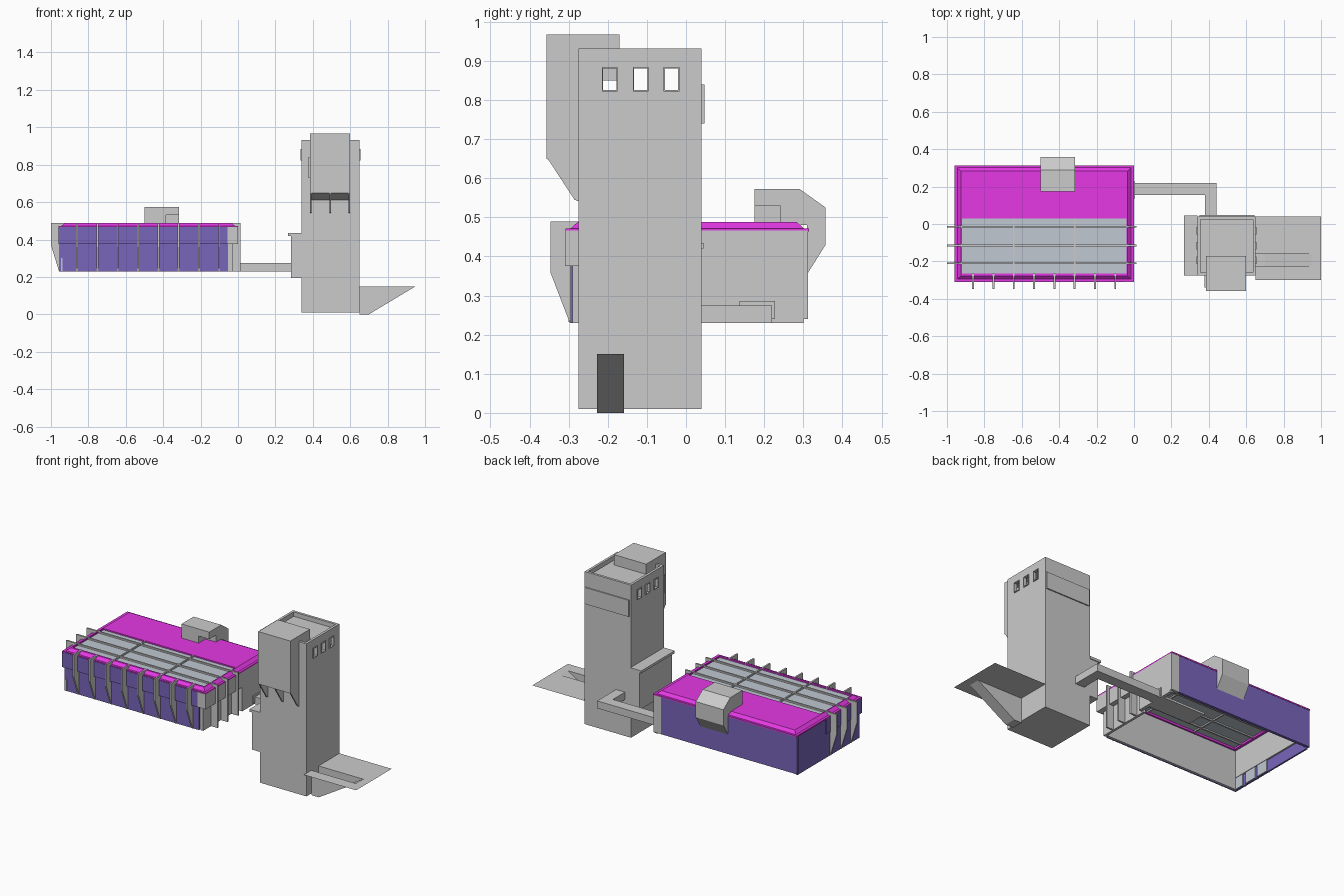
import bpy, bmesh
from mathutils import Vector

if "Cube" in bpy.data.objects:
    bpy.data.objects.remove(bpy.data.objects["Cube"])


def material(name, rgb):
    m = bpy.data.materials.new(name)
    m.diffuse_color = (*rgb, 1)
    m.use_nodes = True
    m.node_tree.nodes["Principled BSDF"].inputs["Base Color"].default_value = m.diffuse_color
    return m


NAVY = material("navy", (0.19, 0.13, 0.50))
PINK = material("magenta", (0.78, 0.04, 0.78))
GLASS = material("glass", (0.53, 0.58, 0.64))


def finish(name, bm, mat=None, recalc=True):
    if recalc:
        bmesh.ops.recalc_face_normals(bm, faces=bm.faces)
    me = bpy.data.meshes.new(name)
    bm.to_mesh(me)
    bm.free()
    ob = bpy.data.objects.new(name, me)
    bpy.context.collection.objects.link(ob)
    if mat:
        me.materials.append(mat)
    return ob


def box(name, x, y, z, mat=None):
    bm = bmesh.new()
    bmesh.ops.create_cube(bm, size=1)
    for v in bm.verts:
        v.co = [r[0] if c < 0 else r[1] for c, r in zip(v.co, (x, y, z))]
    return finish(name, bm, mat)


def prism(name, axis, lo, hi, pts, mat=None):
    """Extrude a profile along x (points are y,z) or y (points are x,z)."""
    bm = bmesh.new()
    place = (lambda p: (lo, p[0], p[1])) if axis == "x" else (lambda p: (p[0], lo, p[1]))
    f = bm.faces.new([bm.verts.new(place(p)) for p in pts])
    r = bmesh.ops.extrude_face_region(bm, geom=[f])
    d = Vector((hi - lo, 0, 0)) if axis == "x" else Vector((0, hi - lo, 0))
    bmesh.ops.translate(bm, vec=d, verts=[g for g in r["geom"] if isinstance(g, bmesh.types.BMVert)])
    return finish(name, bm, mat)


def sheet(name, polys):
    bm = bmesh.new()
    for p in polys:
        bm.faces.new([bm.verts.new(c) for c in p])
    return finish(name, bm, recalc=False)


def cut(ob, x, y, z):
    c = box(ob.name + "_cutter", x, y, z)
    c.hide_render = True
    c.hide_viewport = False
    c.display_type = "WIRE"
    m = ob.modifiers.new("cut", "BOOLEAN")
    m.object, m.operation, m.solver = c, "DIFFERENCE", "EXACT"
    bpy.context.view_layer.objects.active = ob
    bpy.ops.object.modifier_apply(modifier=m.name)
    bpy.data.objects.remove(c)


# Hall walls: navy cladding over grey linings, open underneath
box("front_wall_lining", (-0.945, -0.03), (-0.285, -0.275), (0.23, 0.465))
box("front_cladding", (-0.95, -0.055), (-0.295, -0.285), (0.23, 0.38), NAVY)
box("front_upper_band", (-0.96, -0.055), (-0.31, -0.285), (0.375, 0.466), NAVY)
box("front_corner_band", (-0.055, 0), (-0.31, -0.285), (0.375, 0.466))
box("back_wall", (-0.96, -0.05), (0.295, 0.312), (0.24, 0.466), NAVY)
box("back_wall_end", (-0.05, 0), (0.295, 0.312), (0.24, 0.466))
box("left_wall", (-0.955, -0.945), (-0.295, 0.30), (0.23, 0.466), NAVY)
box("left_upper_band", (-0.96, -0.945), (-0.31, 0.03), (0.375, 0.466), NAVY)
box("left_wall_lining", (-0.945, -0.935), (-0.275, 0.295), (0.30, 0.465))
for i, y in enumerate((-0.26, -0.155, -0.06)):
    box(f"left_window_{i}", (-0.946, -0.938), (y - 0.04, y + 0.04), (0.232, 0.30), GLASS)
box("right_wall_front", (-0.045, -0.03), (-0.29, 0.04), (0.23, 0.466))
box("right_upper_band", (-0.045, 0), (-0.29, 0.04), (0.375, 0.466))
box("right_wall_back", (-0.02, 0), (0.04, 0.30), (0.23, 0.466))

# Stepped roof with a large skylight opening
box_hole = ((-0.92, -0.04), (-0.265, 0.03), (0.4, 0.6))
cx, cy = -0.48, 0.003
bm = bmesh.new()
rings = []
for hx, hy, z in ((0.48, 0.311, 0.464), (0.48, 0.311, 0.472), (0.465, 0.298, 0.472), (0.446, 0.28, 0.488)):
    rings.append([bm.verts.new((cx + sx * hx, cy + sy * hy, z))
                  for sx, sy in ((-1, -1), (1, -1), (1, 1), (-1, 1))])
for a, b in zip(rings, rings[1:]):
    for i in range(4):
        bm.faces.new((a[i], a[(i + 1) % 4], b[(i + 1) % 4], b[i]))
bm.faces.new(rings[0][::-1])
bm.faces.new(rings[-1])
cut(finish("hall_roof", bm, PINK), *box_hole)
box("skylight_glass", (-0.92, -0.04), (-0.265, 0.03), (0.476, 0.48), GLASS)

# Fins down the front; two of them continue across the skylight
for i in range(8):
    x = -0.86 + i * 0.1085
    prism(f"front_fin_{i}", "x", x - 0.005, x + 0.005,
          [(-0.265, 0.489), (-0.347, 0.489), (-0.347, 0.36), (-0.297, 0.23), (-0.28, 0.23), (-0.28, 0.465), (-0.265, 0.465)])
    if i in (2, 5):
        box(f"skylight_rib_{i}", (x - 0.004, x + 0.004), (-0.265, 0.03), (0.468, 0.488))
# Frames that wrap over the roof and down both ends
for i, y in enumerate((-0.21, -0.115, -0.015)):
    prism(f"roof_frame_{i}", "y", y - 0.005, y + 0.005,
          [(-1.0, 0.489), (-1.0, 0.37), (-0.957, 0.23), (-0.945, 0.23), (-0.945, 0.468),
           (-0.04, 0.468), (-0.04, 0.23), (0.014, 0.23), (0.014, 0.489)])

# Roof hood on the back edge, with a notch at the front right
prism("hood", "x", -0.5, -0.385,
      [(0.175, 0.48), (0.175, 0.573), (0.29, 0.573), (0.357, 0.525), (0.357, 0.43), (0.31, 0.355), (0.31, 0.48)])
prism("hood_notched", "x", -0.385, -0.315,
      [(0.24, 0.48), (0.24, 0.53), (0.175, 0.53), (0.175, 0.573), (0.29, 0.573),
       (0.357, 0.525), (0.357, 0.43), (0.31, 0.355), (0.31, 0.48)])

# Bridge from the tower to the hall, landing inside
box("bridge_span", (0, 0.44), (0.155, 0.22), (0.23, 0.275))
box("bridge_turn", (0.38, 0.44), (0.04, 0.155), (0.23, 0.275))
box("bridge_landing", (-0.3, 0), (0.1, 0.225), (0.232, 0.245))
box("bridge_door_frame", (-0.005, 0.006), (0.137, 0.228), (0.24, 0.286))

# Tower with recessed roof, hollow upper room and through windows
tower = box("tower", (0.34, 0.65), (-0.275, 0.04), (0.01, 0.932))
cut(tower, (0.355, 0.635), (-0.26, 0.025), (0.905, 1.0))
cut(tower, (0.355, 0.635), (-0.26, 0.025), (0.80, 0.89))
for i, y in enumerate((-0.195, -0.116, -0.037)):
    cut(tower, (0.3, 0.7), (y - 0.018, y + 0.018), (0.825, 0.881))
    for side, x in (("left", (0.335, 0.345)), ("right", (0.645, 0.655))):
        f = box(f"window_frame_{side}_{i}", x, (y - 0.02, y + 0.02), (0.822, 0.884))
        cut(f, (0.3, 0.7), (y - 0.017, y + 0.017), (0.826, 0.88))
box("back_panel", (0.35, 0.645), (0.039, 0.047), (0.74, 0.84))

# Overhanging block at the tower top, carried on brackets
prism("top_block", "x", 0.385, 0.60,
      [(-0.357, 0.967), (-0.17, 0.967), (-0.17, 0.85), (-0.272, 0.85), (-0.272, 0.61), (-0.357, 0.65)])
box("block_side_panel", (0.378, 0.386), (-0.34, -0.272), (0.73, 0.84))
for i, x in enumerate((0.385, 0.489, 0.592)):
    prism(f"bracket_{i}", "x", x, x + 0.008,
          [(-0.357, 0.655), (-0.285, 0.545), (-0.272, 0.54), (-0.272, 0.655)])

# Side bay on the tower with a capping slab
box("side_bay", (0.283, 0.34), (-0.27, 0.04), (0.193, 0.42))
box("side_bay_cap", (0.268, 0.34), (-0.275, 0.045), (0.42, 0.435))

# Ground deck with a sunken ramp to the tower base
y0, y1, z = -0.228, -0.159, 0.15


def flat(xa, xb, ya, yb):
    return [(xa, ya, z), (xb, ya, z), (xb, yb, z), (xa, yb, z)]


sheet("ground_deck", [flat(0.65, 1, -0.3, y0), flat(0.65, 1, y1, 0.04), flat(0.95, 1, y0, y1)])
side = [(0.65, z), (0.95, z), (0.70, 0), (0.65, 0)]
sheet("sunken_ramp", [
    [(0.65, y0, 0), (0.70, y0, 0), (0.70, y1, 0), (0.65, y1, 0)],
    [(0.70, y0, 0), (0.95, y0, z), (0.95, y1, z), (0.70, y1, 0)],
    [(x, y0, h) for x, h in side],
    [(x, y1, h) for x, h in reversed(side)]])
